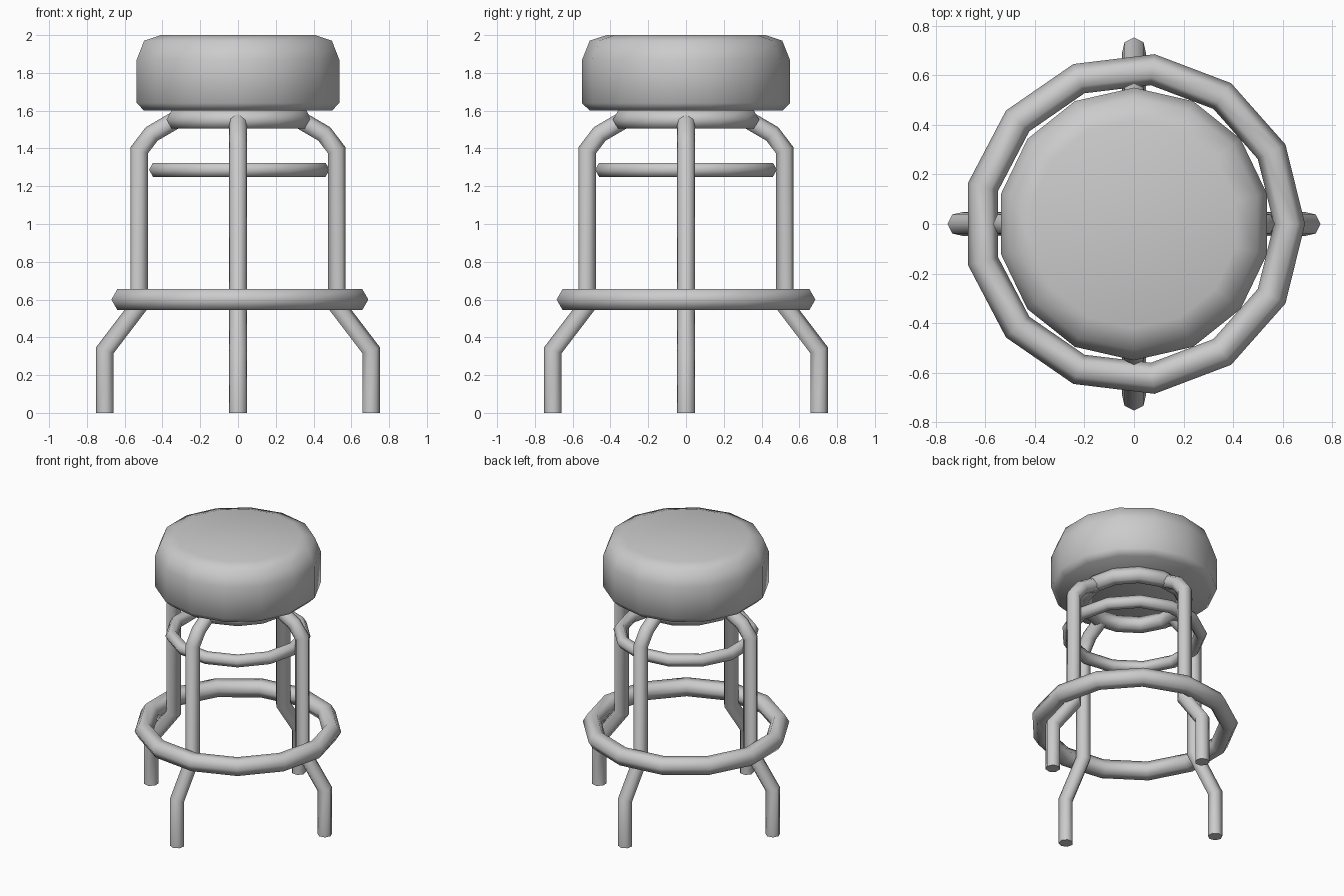
import bpy, bmesh, math
from mathutils import Vector

if "Cube" in bpy.data.objects:
    bpy.data.objects.remove(bpy.data.objects["Cube"])


def finish(bm, name, angle):
    bmesh.ops.recalc_face_normals(bm, faces=bm.faces)
    me = bpy.data.meshes.new(name)
    bm.to_mesh(me)
    bm.free()
    me.shade_smooth()
    me.set_sharp_from_angle(angle=math.radians(angle))
    ob = bpy.data.objects.new(name, me)
    bpy.context.collection.objects.link(ob)
    return ob


def skin(loops, name, angle):
    """Bridge equal-sized point loops and cap both ends."""
    bm = bmesh.new()
    rows = [[bm.verts.new(p) for p in loop] for loop in loops]
    n = len(rows[0])
    for a, b in zip(rows, rows[1:]):
        for i in range(n):
            j = (i + 1) % n
            bm.faces.new((a[i], a[j], b[j], b[i]))
    bm.faces.new(rows[0])
    bm.faces.new(rows[-1])
    return finish(bm, name, angle)


def leg(name, path, radius, turn, sides=7):
    """Tube with mitred bends along an (r, z) path, turned about z."""
    pts = [Vector((r, 0, z)) for r, z in path]
    loops = []
    for k, p in enumerate(pts):
        d_in = (p - pts[k - 1]).normalized() if k else (pts[1] - p).normalized()
        d_out = (pts[k + 1] - p).normalized() if k < len(pts) - 1 else d_in
        t = (d_in + d_out).normalized()
        stretch = 1 / t.dot(d_in)
        side = Vector((t.z, 0, -t.x)) * stretch
        loops.append([p + radius * (side * math.cos(a) + Vector((0, math.sin(a), 0)))
                      for a in (math.tau * i / sides for i in range(sides))])
    ob = skin(loops, name, 60)
    ob.rotation_euler.z = turn
    return ob


def ring(name, major, minor, z):
    bpy.ops.mesh.primitive_torus_add(major_segments=13, minor_segments=6,
                                     major_radius=major, minor_radius=minor,
                                     location=(0, 0, z))
    ob = bpy.context.object
    ob.name = name
    ob.data.shade_smooth()
    ob.data.set_sharp_from_angle(angle=math.radians(65))


# Padded seat
seat_profile = [(0.51, 1.60), (0.55, 1.64), (0.55, 1.87), (0.51, 1.97), (0.42, 2.0)]
skin([[(r * math.cos(a), r * math.sin(a), z)
       for a in (math.pi / 2 + math.tau * i / 14 for i in range(14))]
      for r, z in seat_profile], "seat", 75)

# Rings: under the seat, upper brace, foot rest
ring("seat_support_ring", 0.335, 0.055, 1.552)
ring("upper_brace_ring", 0.442, 0.043, 1.287)
ring("foot_rest_ring", 0.627, 0.063, 0.60)

# Four bent legs
leg_path = [(0.703, 0), (0.703, 0.33), (0.52, 0.57), (0.52, 1.39), (0.455, 1.475), (0.335, 1.545)]
for i, name in enumerate(("right_leg", "back_leg", "left_leg", "front_leg")):
    leg(name, leg_path, 0.049, i * math.pi / 2)
